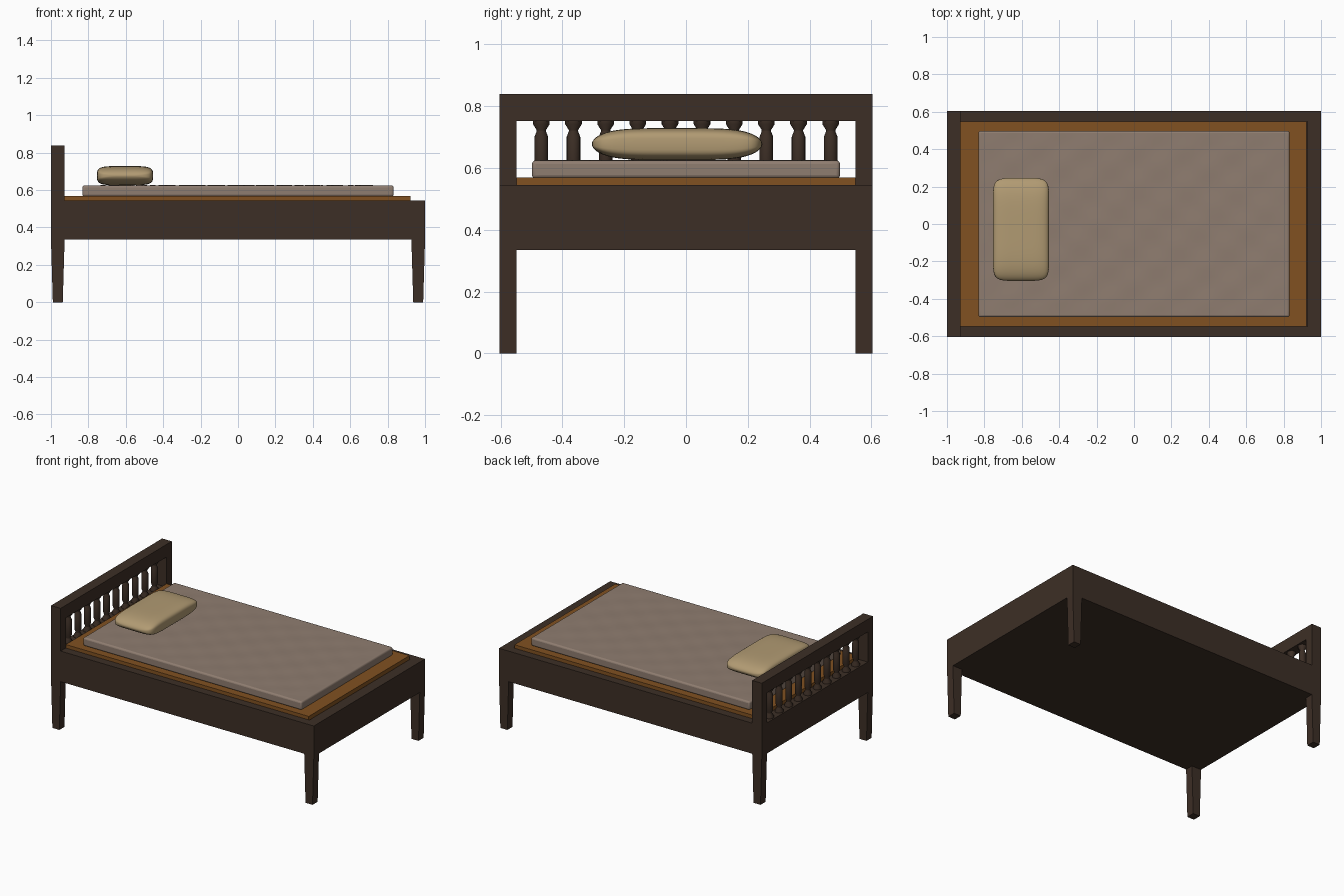
import bpy, bmesh, math

if "Cube" in bpy.data.objects:
    bpy.data.objects.remove(bpy.data.objects["Cube"])


def material(name, rgb):
    m = bpy.data.materials.new(name)
    m.diffuse_color = (*rgb, 1)
    m.use_nodes = True
    m.node_tree.nodes["Principled BSDF"].inputs["Base Color"].default_value = m.diffuse_color
    return m


WOOD = material("dark wood", (0.046, 0.028, 0.019))
BOARD = material("orange wood", (0.22, 0.083, 0.015))
CLOTH = material("grey brown cloth", (0.275, 0.205, 0.162))
LINEN = material("tan linen", (0.44, 0.325, 0.17))


def finish(bm, name, mat, smooth=None):
    bmesh.ops.recalc_face_normals(bm, faces=bm.faces)
    me = bpy.data.meshes.new(name)
    bm.to_mesh(me)
    bm.free()
    me.materials.append(mat)
    ob = bpy.data.objects.new(name, me)
    bpy.context.collection.objects.link(ob)
    if smooth:
        bpy.ops.object.select_all(action='DESELECT')
        ob.select_set(True)
        bpy.context.view_layer.objects.active = ob
        bpy.ops.object.shade_smooth_by_angle(angle=math.radians(smooth))
    return ob


def box(name, x, y, z, mat, taper=0.0):
    """Box from ranges; taper narrows the bottom in x on both sides."""
    bm = bmesh.new()
    bmesh.ops.create_cube(bm, size=1)
    for v in bm.verts:
        top = v.co.z > 0
        t = 0 if top else taper
        v.co = (x[1] - t if v.co.x > 0 else x[0] + t,
                y[1] if v.co.y > 0 else y[0],
                z[1] if top else z[0])
    return finish(bm, name, mat)


def loft(name, rings, mat, smooth):
    """Skin a list of equal-length point rings and cap the ends."""
    bm = bmesh.new()
    vs = [[bm.verts.new(p) for p in r] for r in rings]
    n = len(vs[0])
    for a, b in zip(vs, vs[1:]):
        for i in range(n):
            bm.faces.new((a[i], a[(i + 1) % n], b[(i + 1) % n], b[i]))
    bm.faces.new(vs[0])
    bm.faces.new(vs[-1])
    return finish(bm, name, mat, smooth)


XI, YI, YO = 0.927, 0.548, 0.604       # inner x, inner y, outer y
ZB, ZT = 0.335, 0.545                  # rail bottom and top

# Rails, underside and sleeping board
for s, side in ((-1, "front"), (1, "back")):
    yr = sorted((s * YI, s * YO))
    box(side + "_side_rail", (-1, 1), yr, (ZB, ZT), WOOD)
    box(side + "_foot_leg", (XI, 1), yr, (0, ZB), WOOD, 0.01)
    box(side + "_head_leg", (-1, -XI), yr, (0, ZB), WOOD, 0.01)
    box(side + "_head_post", (-1, -XI), yr, (ZT, 0.752), WOOD)
box("foot_rail", (XI, 1), (-YI, YI), (ZB, ZT), WOOD)
box("head_rail", (-1, -XI), (-YI, YI), (ZB, ZT), WOOD)
box("underside_panel", (-XI, XI), (-YI, YI), (ZB, 0.36), WOOD)
box("sleeping_board", (-XI, 0.922), (-YI, YI), (0.36, 0.569), BOARD)
box("headboard_top_rail", (-1, -XI), (-YO, YO), (0.752, 0.839), WOOD)

# Turned headboard spindles, symmetric about their middle
half = [(0.022, 0.0), (0.022, 0.052), (0.015, 0.070), (0.015, 0.074),
        (0.027, 0.093), (0.027, 0.1045)]
profile = [(r, -h) for r, h in reversed(half[1:])] + half[1:]
for k in range(10):
    y = -0.468 + k * 0.104
    rings = [[(-0.964 + r * math.cos(a), y + r * math.sin(a), 0.6485 + h)
              for a in [i * math.tau / 16 for i in range(16)]]
             for r, h in profile]
    loft(f"spindle_{k + 1}", rings, WOOD, 35)

# Mattress: gently rippled grid, pulled down and with rounded edges
bm = bmesh.new()
bmesh.ops.create_grid(bm, x_segments=44, y_segments=28, size=1)
for v in bm.verts:
    x, y = v.co.x * 0.832, v.co.y * 0.498
    edge = min(1, 8 * (1 - abs(v.co.x))) * min(1, 8 * (1 - abs(v.co.y)))
    ripple = math.sin(24 * x + 1.5 * math.sin(5 * y)) * math.cos(30 * y + x)
    v.co = (x, y, 0.624 + 0.0022 * edge * ripple)
ext = bmesh.ops.extrude_face_region(bm, geom=bm.faces[:])
for v in ext["geom"]:
    if isinstance(v, bmesh.types.BMVert):
        v.co.z = 0.566
mattress = finish(bm, "mattress", CLOTH, 60)
bev = mattress.modifiers.new("rounded edges", 'BEVEL')
bev.width = 0.011
bev.segments = 3
bev.limit_method = 'ANGLE'
bev.angle_limit = math.radians(50)

# Pillow: rounded rectangle sections that thin out toward both ends


def power(v, p):
    return math.copysign(abs(v) ** p, v)


rings = []
N = 32
for j in range(N + 1):
    t = -math.cos(math.pi * (0.012 + 0.976 * j / N))
    h = 0.0515 * (1 - abs(t) ** 4.5) ** 0.55
    w = 0.15 * (1 - abs(t) ** 12) ** 0.22
    rings.append([(-0.604 + w * power(math.cos(a), 0.45),
                   -0.029 + 0.276 * t,
                   0.677 + h * power(math.sin(a), 0.5))
                  for a in [i * math.tau / 48 for i in range(48)]])
loft("pillow", rings, LINEN, 70)
